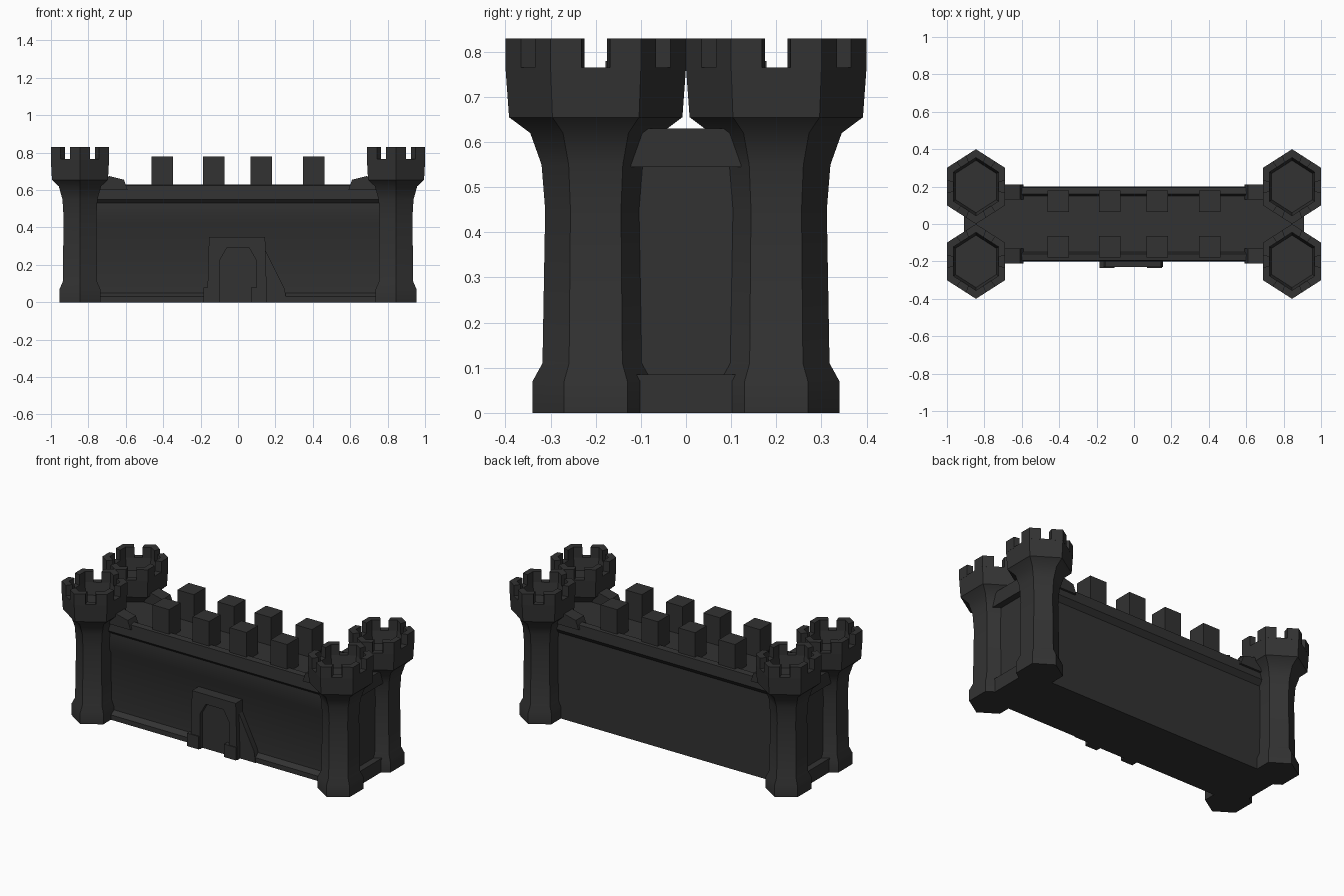
import bpy, bmesh, math
from mathutils import Vector

if "Cube" in bpy.data.objects:
    bpy.data.objects.remove(bpy.data.objects["Cube"])

stone = bpy.data.materials.new("dark_stone")
stone.diffuse_color = (0.032, 0.032, 0.032, 1)
stone.use_nodes = True
stone.node_tree.nodes["Principled BSDF"].inputs["Base Color"].default_value = stone.diffuse_color


def finish(name, bm, smooth=35):
    bmesh.ops.recalc_face_normals(bm, faces=bm.faces)
    me = bpy.data.meshes.new(name)
    bm.to_mesh(me)
    bm.free()
    ob = bpy.data.objects.new(name, me)
    bpy.context.collection.objects.link(ob)
    me.materials.append(stone)
    me.shade_smooth()
    me.set_sharp_from_angle(angle=math.radians(smooth))
    return ob


def prism(name, pts, vec):
    """Solid made by pushing a closed outline along a vector."""
    bm = bmesh.new()
    a = [bm.verts.new(p) for p in pts]
    b = [bm.verts.new(Vector(p) + Vector(vec)) for p in pts]
    bm.faces.new(a)
    bm.faces.new(b)
    n = len(a)
    for i in range(n):
        bm.faces.new((a[i], a[(i + 1) % n], b[(i + 1) % n], b[i]))
    return finish(name, bm)


def box(name, x0, x1, y0, y1, z0, z1):
    return prism(name, [(x0, y0, z0), (x1, y0, z0), (x1, y1, z0), (x0, y1, z0)],
                 (0, 0, z1 - z0))


def corner(r, i):
    """Hexagon corner, with points facing front and back."""
    t = math.radians(90 + 60 * i)
    return Vector((0.9 * r * math.cos(t), r * math.sin(t), 0))


# corner towers: foot, shaft, flared hollow cup
PROFILE = [(0.14, 0), (0.14, 0.07), (0.118, 0.11), (0.112, 0.45), (0.12, 0.55),
           (0.145, 0.62), (0.192, 0.655), (0.2, 0.765), (0.155, 0.765), (0.14, 0.69)]
for sx in (-1, 1):
    for sy in (-1, 1):
        c = Vector((sx * 0.845, sy * 0.2, 0))
        bm = bmesh.new()
        rings = [[bm.verts.new(c + corner(r, i) + Vector((0, 0, z))) for i in range(6)]
                 for r, z in PROFILE]
        for a, b in zip(rings, rings[1:]):
            for i in range(6):
                j = (i + 1) % 6
                bm.faces.new((a[i], a[j], b[j], b[i]))
        bm.faces.new(rings[0])
        bm.faces.new(rings[-1])
        finish("corner_tower", bm)
        # angled merlons wrapping each corner of the cup
        for i in range(6):
            o, n = corner(0.2, i), corner(0.155, i)
            pts = [o.lerp(corner(0.2, i - 1), 0.34), o, o.lerp(corner(0.2, i + 1), 0.34),
                   n.lerp(corner(0.155, i + 1), 0.34), n, n.lerp(corner(0.155, i - 1), 0.34)]
            prism("tower_merlon", [c + p + Vector((0, 0, 0.76)) for p in pts], (0, 0, 0.07))

# long wall: sill, recessed front, overhanging ledge, shallow walkway
section = [(-0.195, 0), (-0.195, 0.03), (-0.165, 0.05), (-0.165, 0.40), (-0.18, 0.43),
           (-0.18, 0.53), (-0.2, 0.55), (-0.195, 0.625), (-0.16, 0.63), (-0.15, 0.605),
           (0.15, 0.605), (0.16, 0.63), (0.195, 0.625), (0.2, 0.56), (0.175, 0.53), (0.175, 0)]
prism("long_wall", [(-0.87, y, z) for y, z in section], (1.74, 0, 0))

for s in (-1, 1):
    # end lintel and sill between towers
    x0, x1 = sorted((s * 0.84, s * 0.91))
    box("end_lintel", x0, x1, -0.16, 0.16, 0.545, 0.63)
    box("end_sill", x0, x1, -0.16, 0.16, 0.0, 0.085)
    for t in (-1, 1):
        # sloped steps from the parapet up to the towers
        prism("tower_step", [(s * 0.59, t * 0.13, 0.60), (s * 0.61, t * 0.13, 0.655),
                             (s * 0.69, t * 0.13, 0.675), (s * 0.76, t * 0.13, 0.60)],
              (0, t * 0.08, 0))

# parapet merlons
for x in (-0.405, -0.13, 0.125, 0.405):
    for s in (-1, 1):
        y0, y1 = sorted((s * 0.065, s * 0.178))
        box("wall_merlon", x - 0.057, x + 0.057, y0, y1, 0.60, 0.78)

# gateway: frame, recessed door, foot stones and side buttress
gate = [(-0.165, 0), (-0.10, 0), (-0.10, 0.22), (-0.06, 0.29), (0.06, 0.29), (0.10, 0.22),
        (0.10, 0), (0.155, 0), (0.145, 0.35), (-0.155, 0.35)]
prism("gate_frame", [(x, -0.23, z) for x, z in gate], (0, 0.09, 0))
box("gate_door", -0.11, 0.11, -0.205, -0.15, 0, 0.30)
for x in (-0.145, 0.11):
    box("gate_foot", x - 0.04, x + 0.04, -0.236, -0.15, 0, 0.08)
prism("gate_buttress", [(0.14, -0.20, 0), (0.26, -0.20, 0), (0.25, -0.20, 0.07),
                        (0.14, -0.20, 0.29)], (0, 0.05, 0))
